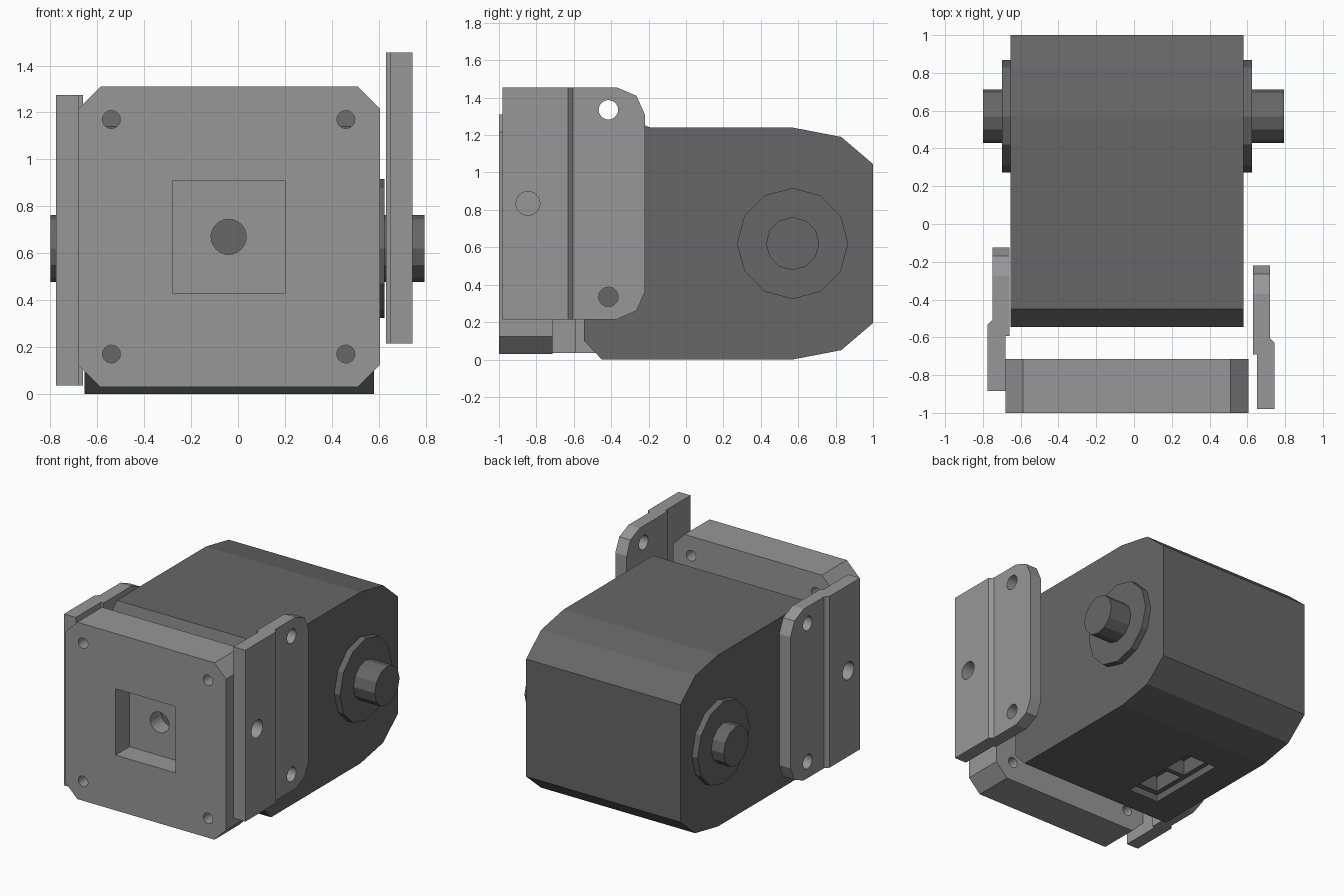
import bpy, bmesh, math
from mathutils import Vector

cube = bpy.data.objects.get("Cube")
if cube:
    bpy.data.objects.remove(cube, do_unlink=True)


def material(name, grey):
    m = bpy.data.materials.new(name)
    m.use_nodes = True
    colour = (grey, grey, grey, 1)
    m.diffuse_color = colour
    m.node_tree.nodes["Principled BSDF"].inputs["Base Color"].default_value = colour
    return m


DARK = material("dark grey", 0.135)
LIGHT = material("light grey", 0.31)


def prism(name, points, axis, lo, hi, mat):
    """Extrude a 2D outline along an axis; the outline uses the other two axes in order."""
    def place(p, h):
        c = list(p)
        c.insert("xyz".index(axis), h)
        return Vector(c)
    bm = bmesh.new()
    a = [bm.verts.new(place(p, lo)) for p in points]
    b = [bm.verts.new(place(p, hi)) for p in points]
    bm.faces.new(a)
    bm.faces.new(b[::-1])
    n = len(points)
    for i in range(n):
        j = (i + 1) % n
        bm.faces.new((a[i], b[i], b[j], a[j]))
    bmesh.ops.recalc_face_normals(bm, faces=bm.faces)
    mesh = bpy.data.meshes.new(name)
    bm.to_mesh(mesh)
    bm.free()
    mesh.materials.append(mat)
    ob = bpy.data.objects.new(name, mesh)
    bpy.context.collection.objects.link(ob)
    return ob


def circle(u, v, r, n=24):
    return [(u + r * math.cos(math.tau * i / n), v + r * math.sin(math.tau * i / n))
            for i in range(n)]


def rect(u0, u1, v0, v1):
    return [(u0, v0), (u1, v0), (u1, v1), (u0, v1)]


def boolean(ob, others, operation="DIFFERENCE"):
    """Apply each helper to the object, then discard the helper."""
    for other in others:
        mod = ob.modifiers.new("cut", "BOOLEAN")
        mod.operation = operation
        mod.solver = "EXACT"
        mod.object = other
        other.hide_render = True
        bpy.context.view_layer.update()
        graph = bpy.context.evaluated_depsgraph_get()
        mesh = bpy.data.meshes.new_from_object(ob.evaluated_get(graph))
        ob.modifiers.clear()
        ob.data = mesh
        bpy.data.objects.remove(other, do_unlink=True)


# Housing with sloped rear corners and chamfered front edges
half = [(-0.545, 0.10), (-0.45, 0), (0.57, 0), (0.83, 0.05), (1.0, 0.195)]
profile = half + [(y, 1.24 - z) for y, z in reversed(half)]
housing = prism("motor_housing", profile, "x", -0.655, 0.58, DARK)

# Stepped socket with two pockets in the underside
boolean(housing, [
    prism("socket_cutter", rect(-0.43, -0.19, -0.27, 0.335), "z", -0.1, 0.05, DARK),
    prism("pocket_cutter", rect(-0.395, -0.225, -0.23, 0.015), "z", -0.1, 0.16, DARK),
    prism("pocket_cutter", rect(-0.395, -0.225, 0.05, 0.295), "z", -0.1, 0.16, DARK),
])

# Output flanges and shaft stubs on both sides
for side, base, flange_end, shaft_end in (("left", 0.58, 0.625, 0.795),
                                          ("right", -0.655, -0.70, -0.80)):
    prism(side + "_flange", circle(0.57, 0.62, 0.297, 12), "x", base, flange_end, DARK)
    prism(side + "_shaft", circle(0.57, 0.62, 0.142, 12), "x", base, shaft_end, DARK)

# Front plate with clipped corners, square recess and holes
x0, x1, z0, z1, c = -0.68, 0.605, 0.03, 1.31, 0.093
outline = [(x0 + c, z0), (x1 - c, z0), (x1, z0 + c), (x1, z1 - c),
           (x1 - c, z1), (x0 + c, z1), (x0, z1 - c), (x0, z0 + c)]
plate = prism("front_plate", outline, "y", -1, -0.715, LIGHT)
cutters = [prism("recess_cutter", rect(-0.28, 0.20, 0.43, 0.91), "y", -1.1, -0.84, LIGHT),
           prism("hole_cutter", circle(-0.04, 0.67, 0.075), "y", -1.1, -0.6, LIGHT)]
for x in (-0.54, 0.46):
    for z in (0.17, 1.17):
        cutters.append(prism("hole_cutter", circle(x, z, 0.038), "y", -1.1, -0.6, LIGHT))
boolean(plate, cutters)


# Side brackets: a jogged strip trimmed to rounded rear corners, then drilled
def bracket(name, sign, dx, dy, dz):
    jog = [(0.65, -0.98), (0.745, -0.98), (0.745, -0.63), (0.72, -0.605),
           (0.72, -0.22), (0.63, -0.22), (0.63, -0.69), (0.65, -0.69)]
    strip = prism(name, [(sign * x + dx, y + dy) for x, y in jog], "z",
                  0.215 + dz, 1.455 + dz, LIGHT)
    lo, hi = sorted((sign * 0.5 + dx, sign * 0.9 + dx))
    corner = [(-0.37, 0.62), (-0.265, 0.575), (-0.22, 0.475)]
    side = [(-1.1, 0.8), (-0.37, 0.8)] + corner
    shape = side + [(y, -z) for y, z in reversed(side)]
    trim = prism("trim_helper", [(y + dy, z + 0.835 + dz) for y, z in shape],
                 "x", lo, hi, LIGHT)
    boolean(strip, [trim], "INTERSECT")
    holes = ((-0.415, 1.335, 0.052), (-0.415, 0.335, 0.052), (-0.845, 0.835, 0.064))
    boolean(strip, [prism("hole_cutter", circle(y + dy, z + dz, r), "x", lo, hi, LIGHT)
                    for y, z, r in holes])


bracket("left_bracket", 1, 0, 0, 0)
bracket("right_bracket", -1, -0.03, 0.096, -0.18)
